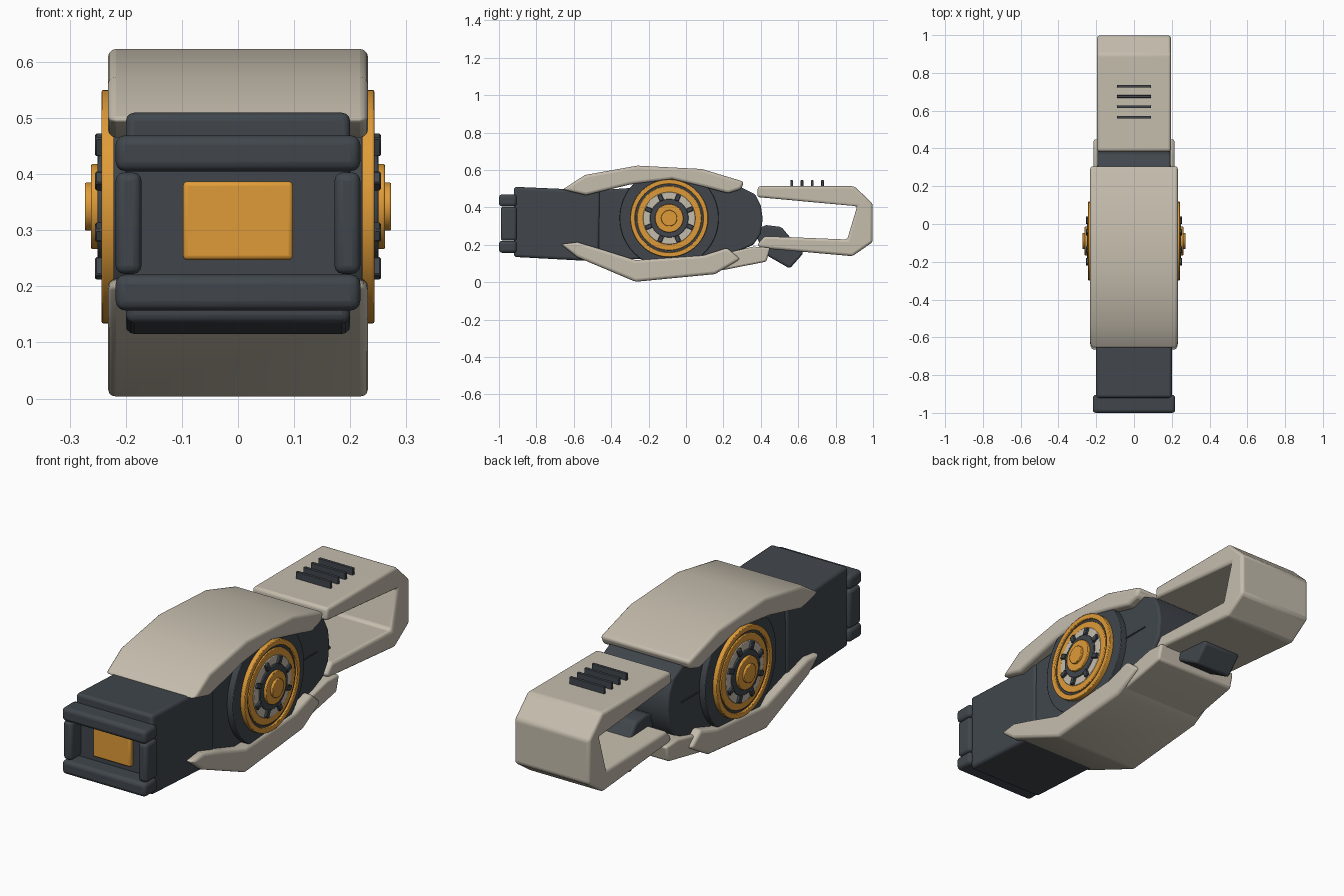
import bpy, bmesh, math
from mathutils import Matrix, Vector

cube = bpy.data.objects.get("Cube")
if cube:
    bpy.data.objects.remove(cube, do_unlink=True)


def material(name, rgb):
    m = bpy.data.materials.new(name)
    m.use_nodes = True
    m.diffuse_color = (*rgb, 1)
    m.node_tree.nodes["Principled BSDF"].inputs["Base Color"].default_value = (*rgb, 1)
    return m


BEIGE = material("warm beige", (0.56, 0.51, 0.42))
DARK = material("dark slate", (0.052, 0.062, 0.073))
ORANGE = material("amber orange", (0.74, 0.33, 0.04))


def finish(bm, name, mat, bevel, segments=3):
    bmesh.ops.recalc_face_normals(bm, faces=bm.faces)
    mesh = bpy.data.meshes.new(name)
    bm.to_mesh(mesh)
    bm.free()
    mesh.materials.append(mat)
    ob = bpy.data.objects.new(name, mesh)
    bpy.context.collection.objects.link(ob)
    if bevel:
        mod = ob.modifiers.new("Bevel", "BEVEL")
        mod.width, mod.segments = bevel, segments
        mod.limit_method, mod.angle_limit = "ANGLE", math.radians(28)
    bpy.ops.object.select_all(action="DESELECT")
    ob.select_set(True)
    bpy.context.view_layer.objects.active = ob
    bpy.ops.object.shade_smooth_by_angle(angle=math.radians(32))
    return ob


def extrude(name, profile, half, mat, bevel=0.015):
    """Side profile of (y, z) points, extruded across x."""
    bm = bmesh.new()
    face = bm.faces.new([bm.verts.new((-half, y, z)) for y, z in profile])
    ext = bmesh.ops.extrude_face_region(bm, geom=[face])["geom"]
    verts = [v for v in ext if isinstance(v, bmesh.types.BMVert)]
    bmesh.ops.translate(bm, verts=verts, vec=(2 * half, 0, 0))
    return finish(bm, name, mat, bevel)


def box(name, lo, hi, mat, bevel=0.012):
    lo, hi = Vector(lo), Vector(hi)
    bm = bmesh.new()
    bmesh.ops.create_cube(bm, size=1, matrix=Matrix.Translation((lo + hi) / 2)
                          @ Matrix.Diagonal((*(hi - lo), 1)))
    return finish(bm, name, mat, bevel)


HUB_Y, HUB_Z = -0.09, 0.342


def ring(name, side, inner, outer, x0, x1, mat, bevel=0.003):
    """Disc or ring around the hub axis, spun from its section."""
    section = [(inner, x0), (outer, x0), (outer, x1), (inner, x1)]
    bm = bmesh.new()
    vs = [bm.verts.new((side * x, HUB_Y + r, HUB_Z)) for r, x in section]
    es = [bm.edges.new((vs[i], vs[(i + 1) % 4])) for i in range(4)]
    bmesh.ops.spin(bm, geom=vs + es, cent=(0, HUB_Y, HUB_Z), axis=(1, 0, 0),
                   angle=math.tau, steps=64)
    bmesh.ops.remove_doubles(bm, verts=bm.verts, dist=0.0001)
    bmesh.ops.dissolve_degenerate(bm, edges=bm.edges, dist=0.0001)
    return finish(bm, name, mat, bevel, 2)


# Central body and front barrel
extrude("body", [(-0.5, 0.49), (0.1, 0.53), (0.29, 0.51), (0.37, 0.47), (0.4, 0.41),
                 (0.41, 0.34), (0.4, 0.26), (0.36, 0.2), (0.2, 0.13), (-0.5, 0.12)],
        0.192, DARK, 0.01)
extrude("barrel", [(-0.92, 0.51), (-0.46, 0.49), (-0.465, 0.115), (-0.55, 0.115),
                   (-0.92, 0.135)], 0.2, DARK)
for side, label in ((1, "left"), (-1, "right")):
    xs = sorted((side * 0.188, side * 0.196))
    box(label + "_side_seam", (xs[0], 0.1, 0.337), (xs[1], 0.31, 0.342), DARK, 0)

# Muzzle frame with its window
for label, z in (("upper", 0.405), ("lower", 0.157)):
    box("muzzle_bar_" + label, (-0.218, -1, z), (0.218, -0.905, z + 0.064), DARK, 0.017)
for label, x in (("right", -0.218), ("left", 0.172)):
    box("muzzle_bar_" + label, (x, -0.99, 0.222), (x + 0.046, -0.905, 0.403), DARK, 0.015)
box("muzzle_window", (-0.098, -0.94, 0.247), (0.098, -0.91, 0.387), ORANGE, 0.008)

# Armour shells
extrude("upper_shell", [(-0.66, 0.495), (-0.54, 0.573), (-0.26, 0.623), (0.085, 0.605),
                        (0.31, 0.537), (0.295, 0.497), (0.225, 0.475), (0.1, 0.508),
                        (-0.075, 0.55), (-0.3, 0.522), (-0.535, 0.465)], 0.232, BEIGE)
extrude("lower_shell", [(-0.67, 0.203), (-0.58, 0.214), (-0.45, 0.175), (-0.27, 0.118),
                        (0.096, 0.144), (0.22, 0.184), (0.29, 0.123), (0.155, 0.043),
                        (-0.27, 0.002), (-0.583, 0.134)], 0.232, BEIGE)
extrude("rear_lower_plate", [(0.1, 0.06), (0.2, 0.065), (0.43, 0.11), (0.45, 0.185),
                             (0.36, 0.19), (0.1, 0.13)], 0.214, BEIGE, 0.01)

# Rear handle loop with grip ribs
extrude("handle", [(0.38, 0.455), (0.385, 0.513), (0.9, 0.513), (0.998, 0.42),
                   (0.998, 0.214), (0.89, 0.139), (0.4, 0.182), (0.38, 0.2),
                   (0.42, 0.246), (0.862, 0.228), (0.915, 0.406)], 0.195, BEIGE, 0.018)
for i in range(4):
    y = 0.565 + i * 0.055
    box(f"grip_rib_{i + 1}", (-0.09, y - 0.007, 0.5), (0.09, y + 0.007, 0.545), DARK, 0.002)

# Trigger block under the rear
extrude("trigger", [(0.36, 0.28), (0.43, 0.305), (0.51, 0.295), (0.628, 0.155),
                    (0.555, 0.073), (0.42, 0.15)], 0.1, DARK, 0.012)

# Round hubs on both sides
for side, label in ((1, "left"), (-1, "right")):
    for part, inner, outer, x0, x1, mat in (
            ("hub_base", 0, 0.265, 0.15, 0.222, DARK),
            ("hub_outer_ring", 0.183, 0.208, 0.2, 0.243, ORANGE),
            ("hub_groove", 0, 0.185, 0.2, 0.234, DARK),
            ("hub_inner_ring", 0.138, 0.172, 0.2, 0.24, ORANGE),
            ("hub_track", 0, 0.14, 0.2, 0.243, BEIGE),
            ("hub_collar", 0, 0.103, 0.2, 0.25, DARK),
            ("hub_cap", 0, 0.076, 0.2, 0.262, ORANGE),
            ("hub_pin", 0, 0.043, 0.2, 0.273, ORANGE)):
        ring(f"{label}_{part}", side, inner, outer, x0, x1, mat)
    # Studs around the track
    bm = bmesh.new()
    for i in range(8):
        turn = Matrix.Rotation(math.tau * (i + 0.5) / 8, 4, "X")
        bmesh.ops.create_cube(bm, size=1, matrix=Matrix.Translation((side * 0.24, HUB_Y, HUB_Z))
                              @ turn @ Matrix.Translation((0, 0.119, 0))
                              @ Matrix.Diagonal((0.03, 0.036, 0.024, 1)))
    finish(bm, label + "_hub_studs", DARK, 0.003, 1)
